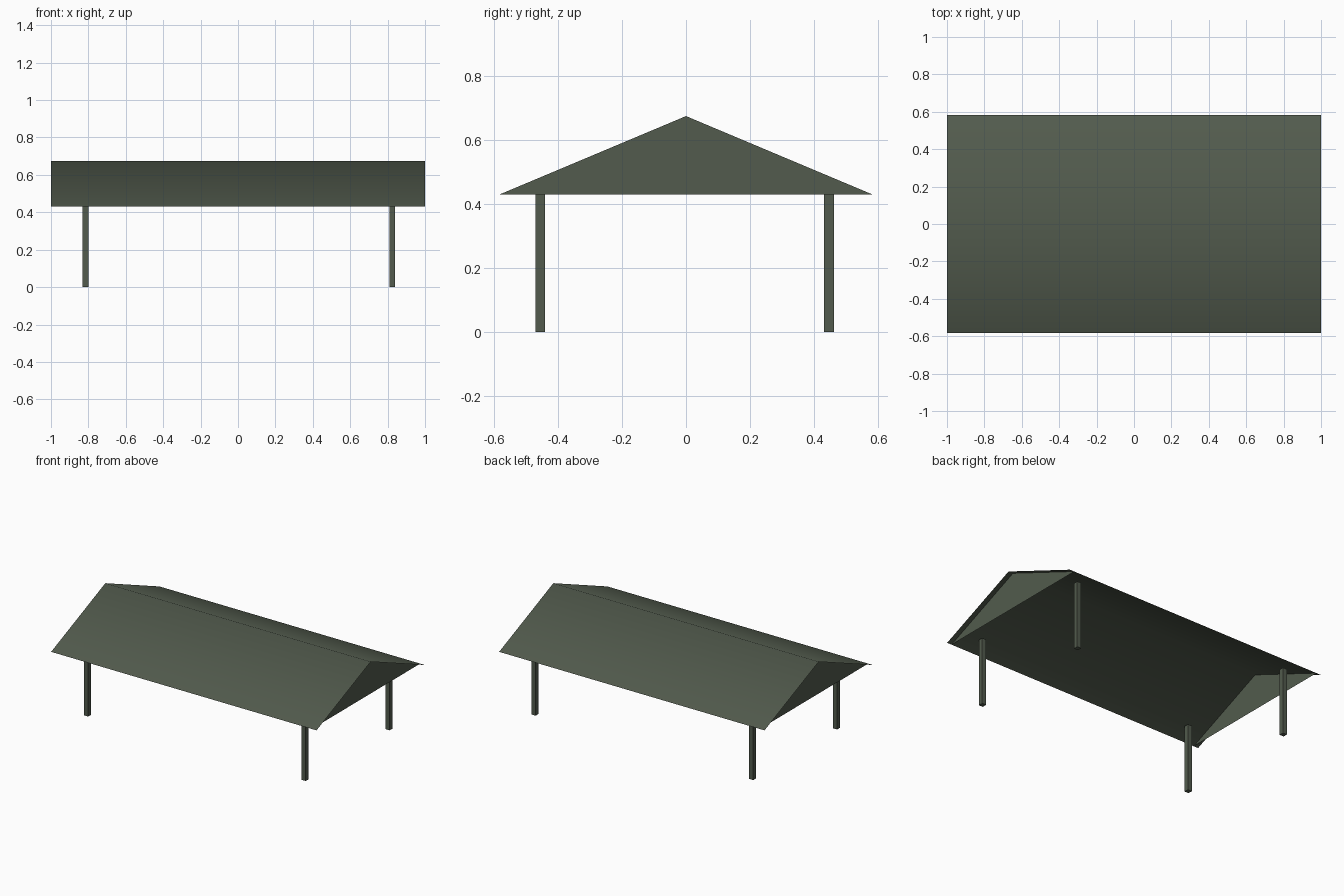
import bpy

if "Cube" in bpy.data.objects:
    bpy.data.objects.remove(bpy.data.objects["Cube"])

green = bpy.data.materials.new("dark green grey")
green.diffuse_color = (0.085, 0.105, 0.075, 1)
green.use_nodes = True
green.node_tree.nodes["Principled BSDF"].inputs["Base Color"].default_value = green.diffuse_color

HALF_Y, EAVE, RIDGE = 0.583, 0.43, 0.675
GABLE_X = 0.965


def add_mesh(name, verts, faces, smooth=False):
    mesh = bpy.data.meshes.new(name)
    mesh.from_pydata(verts, [], faces)
    mesh.materials.append(green)
    for p in mesh.polygons:
        p.use_smooth = smooth
    ob = bpy.data.objects.new(name, mesh)
    bpy.context.collection.objects.link(ob)
    return ob


# Roof sheet: open underneath, softly shaded over the ridge
profile = [(-HALF_Y, EAVE), (0, RIDGE), (HALF_Y, EAVE)]
verts = [(x, y, z) for x in (-1, 1) for y, z in profile]
add_mesh("roof", verts, [(0, 3, 4, 1), (1, 4, 5, 2)], smooth=True)

# Gable panels, set slightly back from the roof ends
for name, s in (("left_gable", -1), ("right_gable", 1)):
    face = (0, 1, 2) if s > 0 else (2, 1, 0)
    add_mesh(name, [(s * GABLE_X, y, z) for y, z in profile], [face])

# Four square posts
for side, x in (("left", -0.815), ("right", 0.825)):
    for end, y in (("front", -0.456), ("back", 0.447)):
        bpy.ops.mesh.primitive_cube_add(size=1, location=(x, y, 0.23))
        post = bpy.context.object
        post.name = f"{end}_{side}_post"
        post.scale = (0.031, 0.031, 0.46)
        post.data.materials.append(green)
